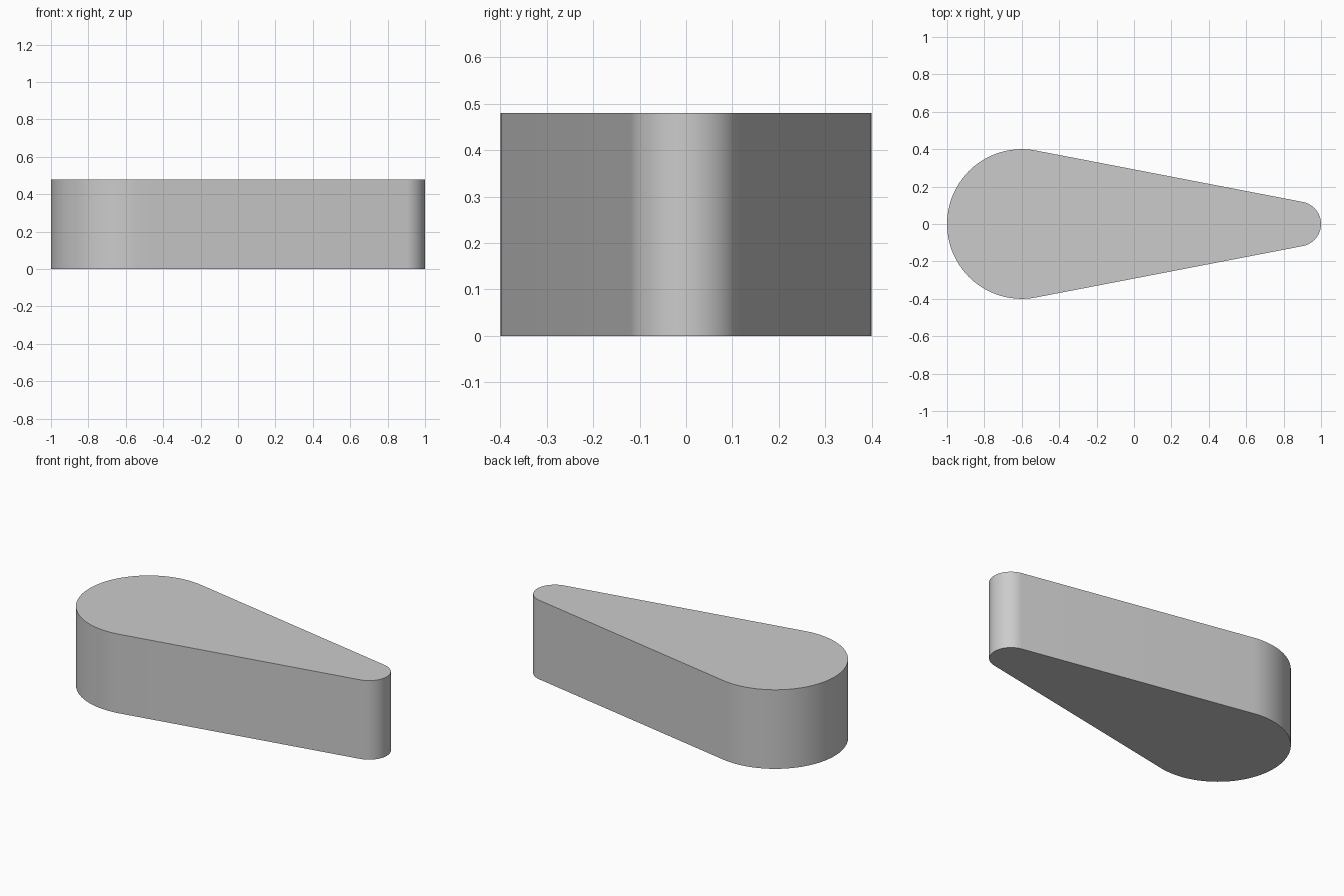
import bpy, bmesh
from math import asin, cos, sin, pi

if "Cube" in bpy.data.objects:
    bpy.data.objects.remove(bpy.data.objects["Cube"])

HEIGHT = 0.48
BIG_X, BIG_R = -0.6, 0.4
TIP_X, TIP_R = 0.88, 0.12


def arc(cx, r, start, end, steps):
    angles = [start + (end - start) * i / steps for i in range(steps + 1)]
    return [(cx + r * cos(a), r * sin(a), 0) for a in angles]


# Teardrop outline: two arcs joined by their common tangents
t = pi / 2 - asin((BIG_R - TIP_R) / (TIP_X - BIG_X))
outline = arc(TIP_X, TIP_R, -t, t, 32) + arc(BIG_X, BIG_R, t, 2 * pi - t, 64)

# Extrude the outline into a solid wedge
bm = bmesh.new()
base = bm.faces.new([bm.verts.new(p) for p in outline])
top = bmesh.ops.extrude_face_region(bm, geom=[base], use_keep_orig=True)
bmesh.ops.translate(bm, vec=(0, 0, HEIGHT),
                    verts=[v for v in top["geom"] if isinstance(v, bmesh.types.BMVert)])
bmesh.ops.recalc_face_normals(bm, faces=bm.faces[:])
mesh = bpy.data.meshes.new("teardrop_block")
bm.to_mesh(mesh)
bm.free()

block = bpy.data.objects.new("teardrop_block", mesh)
bpy.context.collection.objects.link(block)

# Smooth the rounded sides while keeping the rims sharp
bpy.context.view_layer.objects.active = block
block.select_set(True)
bpy.ops.object.shade_smooth_by_angle()
